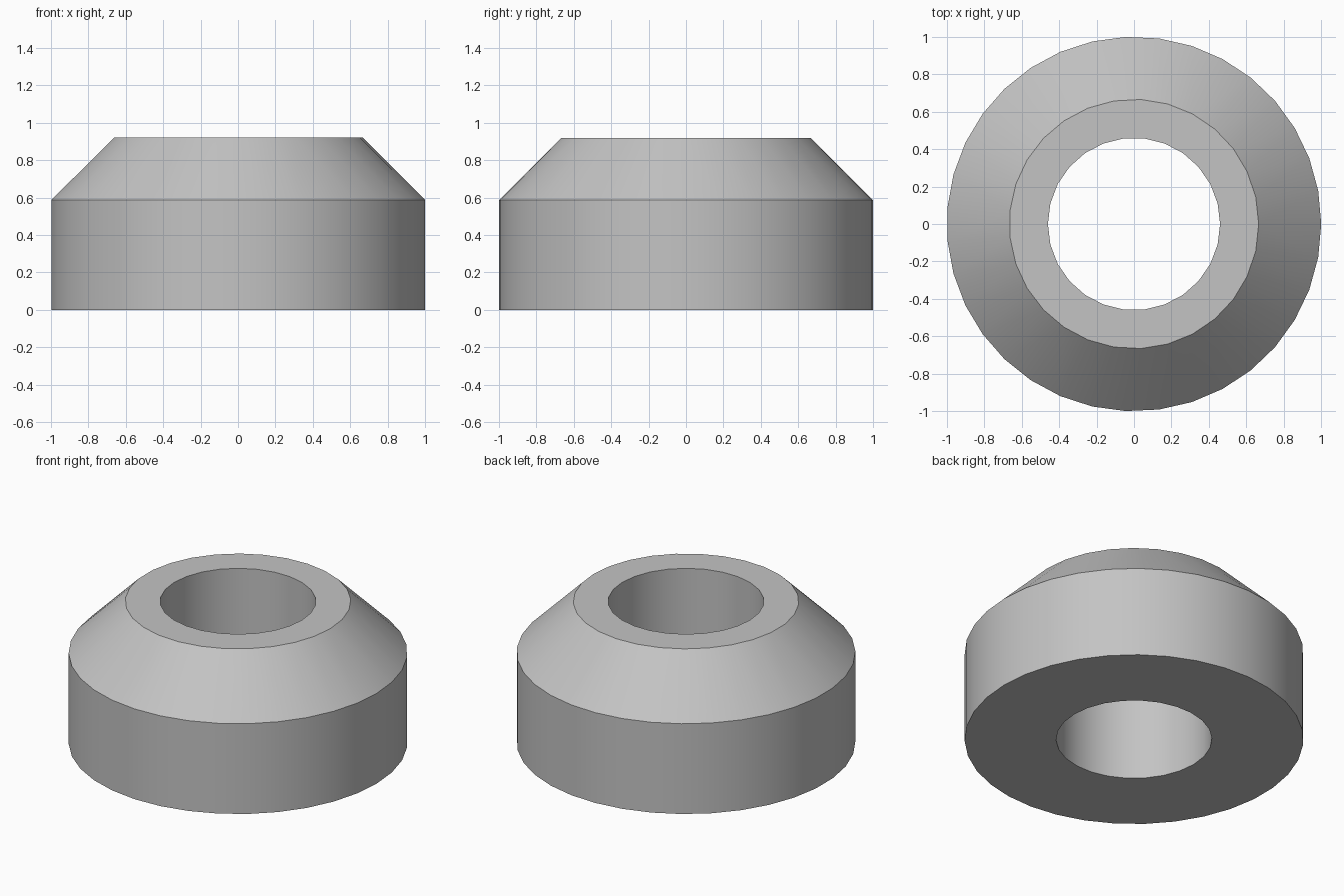
import bpy
import bmesh
from math import cos, sin, tau, radians

cube = bpy.data.objects.get("Cube")
if cube:
    bpy.data.objects.remove(cube)

# Material
grey = bpy.data.materials.new("light_grey")
grey.use_nodes = True
color = (0.55, 0.55, 0.55, 1)
grey.diffuse_color = color
grey.node_tree.nodes["Principled BSDF"].inputs["Base Color"].default_value = color

bm = bmesh.new()


def ring(radius, z, sides):
    return [bm.verts.new((radius * cos(tau * i / sides),
                          radius * sin(tau * i / sides), z)) for i in range(sides)]


def bridge(a, b):
    """Join two rings of any side counts, walking round by angle."""
    if len(a) == len(b):
        for i in range(len(a)):
            j = (i + 1) % len(a)
            bm.faces.new((a[i], a[j], b[j], b[i]))
        return
    na, nb = len(a), len(b)
    i = j = 0
    while i < na or j < nb:
        if j == nb or (i < na and (i + 0.5) / na <= (j + 0.5) / nb):
            bm.faces.new((a[i % na], a[(i + 1) % na], b[j % nb]))
            i += 1
        else:
            bm.faces.new((a[i % na], b[(j + 1) % nb], b[j % nb]))
            j += 1


# Rings of the section: base, shoulder, rim, then the bore
base = ring(1.0, 0, 35)
shoulder = ring(1.0, 0.588, 35)
rim = ring(0.666, 0.92, 29)
bore_top = ring(0.46, 0.92, 26)
bore_bottom = ring(0.46, 0, 26)

# Outer wall, sloped top, flat rim, bore wall and underside
loop = [base, shoulder, rim, bore_top, bore_bottom]
for k, lower in enumerate(loop):
    bridge(lower, loop[(k + 1) % len(loop)])
bmesh.ops.recalc_face_normals(bm, faces=bm.faces)

mesh = bpy.data.meshes.new("chamfered_ring")
bm.to_mesh(mesh)
bm.free()
mesh.materials.append(grey)
body = bpy.data.objects.new("chamfered_ring", mesh)
bpy.context.collection.objects.link(body)

# Smooth round walls with crisp rims
bpy.ops.object.select_all(action="DESELECT")
body.select_set(True)
bpy.context.view_layer.objects.active = body
bpy.ops.object.shade_smooth_by_angle(angle=radians(30))
